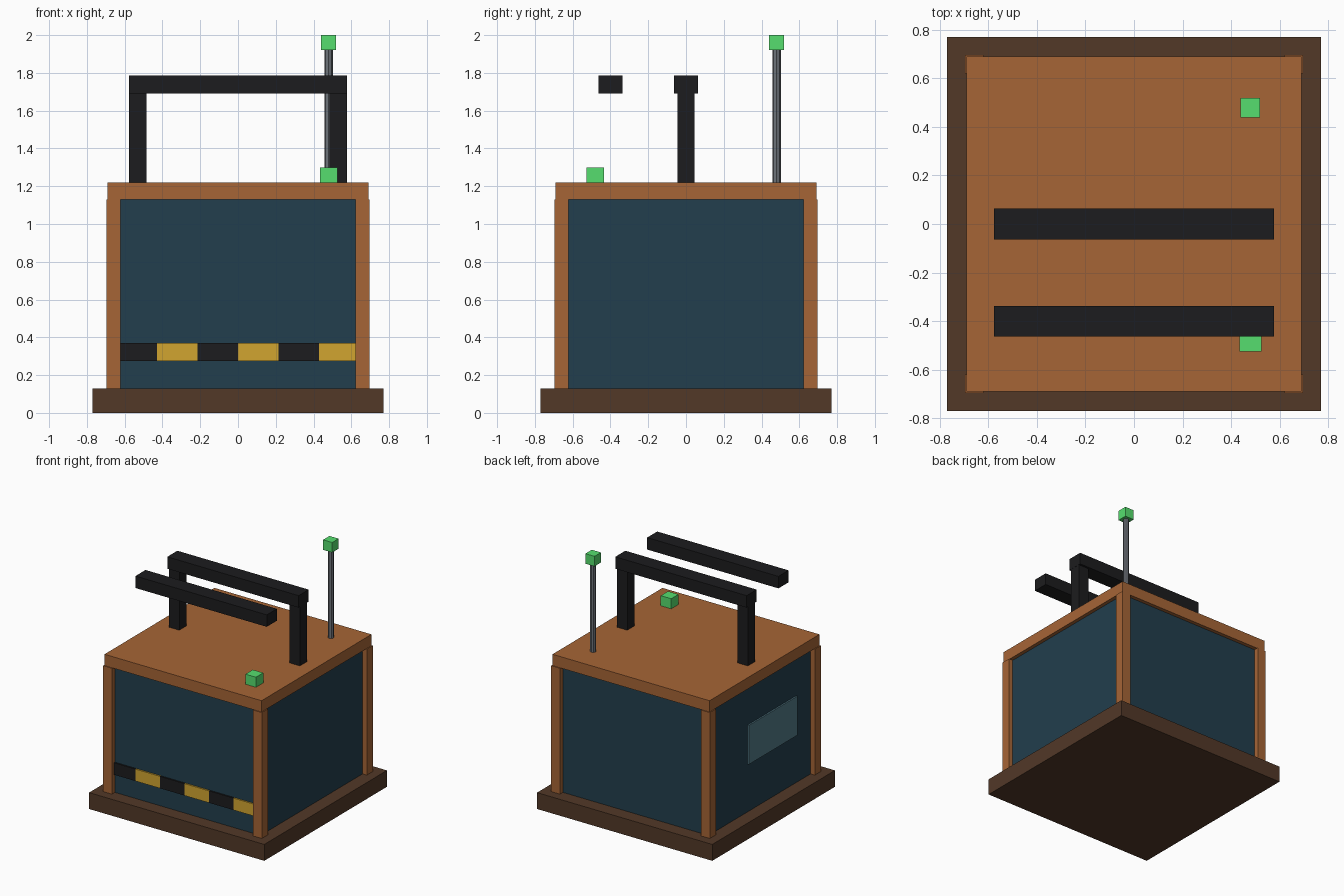
import bpy

if "Cube" in bpy.data.objects:
    bpy.data.objects.remove(bpy.data.objects["Cube"])


def material(name, rgb):
    # 8-bit display colour to linear
    lin = [((c / 255 + 0.055) / 1.055) ** 2.4 for c in rgb]
    m = bpy.data.materials.new(name)
    m.diffuse_color = (*lin, 1)
    m.use_nodes = True
    m.node_tree.nodes["Principled BSDF"].inputs["Base Color"].default_value = m.diffuse_color
    return m


DARK_WOOD = material("dark_wood", (82, 56, 39))
WOOD = material("wood", (166, 101, 54))
TEAL = material("teal", (34, 62, 77))
BLACK = material("black", (28, 28, 30))
YELLOW = material("yellow", (209, 165, 48))
GREEN = material("green", (86, 222, 110))
GLASS = material("glass", (82, 122, 136))
STEEL = material("steel", (110, 115, 122))


def box(name, x, y, z, mat):
    """Box from (min, max) ranges on each axis."""
    ranges = (x, y, z)
    bpy.ops.mesh.primitive_cube_add(size=1, location=[(a + b) / 2 for a, b in ranges])
    ob = bpy.context.object
    ob.name = name
    ob.scale = [b - a for a, b in ranges]
    bpy.ops.object.transform_apply(location=False, rotation=False, scale=True)
    ob.data.materials.append(mat)
    return ob


def sym(r, c=0.0):
    return (c - r, c + r)


# Plinth, body and lid
box("base", sym(0.77), sym(0.77), (0, 0.13), DARK_WOOD)
box("body", sym(0.66), sym(0.66), (0.13, 1.13), TEAL)
box("lid", sym(0.69), sym(0.69), (1.13, 1.22), WOOD)

# Corner posts
for sx in (-1, 1):
    for sy in (-1, 1):
        box("corner_post", sym(0.038, sx * 0.659), sym(0.038, sy * 0.659),
            (0.13, 1.13), WOOD)

# Hazard stripe across the front
edges = (-0.63, -0.43, -0.215, 0, 0.215, 0.43, 0.63)
for i in range(6):
    box("hazard_stripe", (edges[i], edges[i + 1]), (-0.672, -0.655), (0.275, 0.37),
        YELLOW if i % 2 else BLACK)

# Window on the left side
box("side_window", (-0.672, -0.655), (-0.44, 0.17), (0.51, 0.82), GLASS)

# Handle frame and separate front bar
for sx in (-1, 1):
    box("handle_post", sym(0.046, sx * 0.53), sym(0.046), (1.22, 1.69), BLACK)
box("handle_bar", sym(0.577), sym(0.063), (1.69, 1.785), BLACK)
box("front_bar", sym(0.577), sym(0.063, -0.40), (1.69, 1.785), BLACK)

# Antenna with tip, and button
bpy.ops.mesh.primitive_cylinder_add(vertices=8, radius=0.022, depth=0.70,
                                    location=(0.48, 0.48, 1.57))
mast = bpy.context.object
mast.name = "antenna_mast"
mast.data.materials.append(STEEL)
box("antenna_tip", sym(0.04, 0.48), sym(0.04, 0.48), (1.92, 2.0), GREEN)
box("button", sym(0.046, 0.48), sym(0.046, -0.48), (1.22, 1.30), GREEN)
